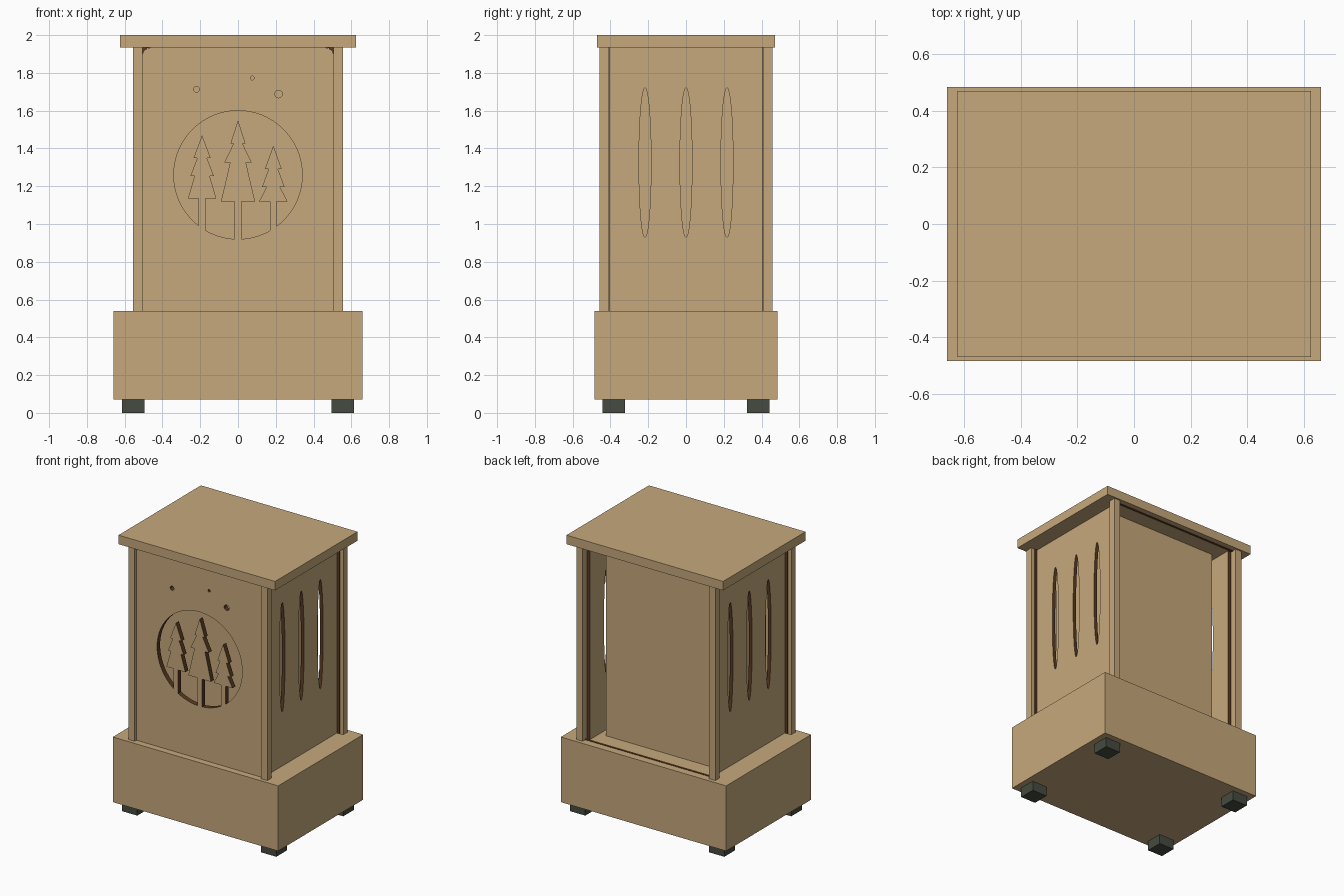
import bpy
import math

cube = bpy.data.objects.get("Cube")
if cube:
    bpy.data.objects.remove(cube, do_unlink=True)


def material(name, hex_code):
    def linear(c):
        return c / 12.92 if c <= 0.04045 else ((c + 0.055) / 1.055) ** 2.4
    color = [linear(int(hex_code[i:i + 2], 16) / 255) for i in (0, 2, 4)] + [1.0]
    mat = bpy.data.materials.new(name)
    mat.use_nodes = True
    mat.diffuse_color = color
    mat.node_tree.nodes["Principled BSDF"].inputs["Base Color"].default_value = color
    return mat


WOOD = material("light wood", "C6A97C")
CHAR = material("charred brown", "5A3A22")
RUBBER = material("dark rubber", "454B41")

FLOOR, CEILING = 0.54, 1.935      # top of plinth, underside of lid
POST_IN, POST_OUT = 0.505, 0.555


def box(name, low, high, mat):
    """Box spanning two opposite corners."""
    bpy.ops.mesh.primitive_cube_add(
        size=1, location=[(a + b) / 2 for a, b in zip(low, high)])
    obj = bpy.context.object
    obj.name = name
    obj.scale = [abs(b - a) for a, b in zip(low, high)]
    bpy.ops.object.transform_apply(location=False, rotation=False, scale=True)
    obj.data.materials.append(mat)
    return obj


def ellipse(cx, cz, rx, rz, n=48):
    return [(cx + rx * math.cos(math.tau * i / n), cz + rz * math.sin(math.tau * i / n))
            for i in range(n)]


def cut_panel(name, outlines, thickness, location, rotation):
    """Flat sheet from an outline with holes; cut edges are charred."""
    curve = bpy.data.curves.new(name, "CURVE")
    curve.dimensions = "2D"
    curve.fill_mode = "BOTH"
    curve.extrude = thickness / 2
    for points in outlines:
        spline = curve.splines.new("POLY")
        spline.points.add(len(points) - 1)
        for p, (x, z) in zip(spline.points, points):
            p.co = (x, z, 0, 1)
        spline.use_cyclic_u = True
    helper = bpy.data.objects.new(name + " helper", curve)
    bpy.context.collection.objects.link(helper)
    bpy.context.view_layer.update()
    depsgraph = bpy.context.evaluated_depsgraph_get()
    mesh = bpy.data.meshes.new_from_object(helper.evaluated_get(depsgraph))
    bpy.data.objects.remove(helper, do_unlink=True)
    mesh.materials.clear()
    mesh.materials.append(WOOD)
    mesh.materials.append(CHAR)
    for face in mesh.polygons:
        face.use_smooth = False
        face.material_index = 0 if abs(face.normal.z) > 0.5 else 1
    obj = bpy.data.objects.new(name, mesh)
    obj.location = location
    obj.rotation_euler = rotation
    bpy.context.collection.objects.link(obj)
    return obj


# Plinth, lid and inner core
box("plinth", (-0.66, -0.485, 0.07), (0.66, 0.485, FLOOR), WOOD)
box("lid", (-0.625, -0.47, CEILING), (0.625, 0.47, 2.0), WOOD)
box("inner_core", (-0.43, -0.3, FLOOR), (0.43, 0.3, CEILING), WOOD)

# Feet, corner posts and the dark slots in the posts
for sx, side in ((-1, "right"), (1, "left")):
    for sy, end in ((-1, "front"), (1, "back")):
        box(f"{end}_{side}_foot", (sx * 0.495, sy * 0.322, 0),
            (sx * 0.615, sy * 0.442, 0.07), RUBBER)
        box(f"{end}_{side}_post", (sx * POST_IN, sy * 0.408, FLOOR),
            (sx * POST_OUT, sy * 0.458, CEILING), WOOD)
        box(f"{end}_{side}_post_slot", (sx * 0.507, sy * 0.404, FLOOR),
            (sx * 0.527, sy * 0.408, CEILING), CHAR)

# Slots for a rear sheet in the plinth and the lid
for name, z in (("plinth_back_slot", FLOOR), ("lid_back_slot", CEILING - 0.003)):
    box(name, (-POST_IN, 0.414, z), (POST_IN, 0.43, z + 0.003), CHAR)

# Side panels with three tall oval openings
for sx, side in ((-1, "right"), (1, "left")):
    outlines = [[(-0.408, FLOOR), (0.408, FLOOR), (0.408, CEILING), (-0.408, CEILING)]]
    outlines += [ellipse(y, 1.325, 0.032, 0.395) for y in (-0.217, 0, 0.217)]
    cut_panel(f"{side}_side_panel", outlines, 0.025, (sx * 0.493, 0, 0),
              (math.pi / 2, 0, math.pi / 2))

# Front panel: rounded top corners, round window, three small holes
corner = [(0.45 + 0.055 * math.sin(a), 1.9 + 0.035 * math.cos(a))
          for a in (math.pi / 2 * i / 6 for i in range(7))]
sheet = [(-x, z) for x, z in reversed(corner)] + corner
sheet += [(POST_IN, FLOOR), (-POST_IN, FLOOR)]
holes = [ellipse(0, 1.26, 0.34, 0.34, 96), ellipse(-0.22, 1.713, 0.015, 0.015, 24),
         ellipse(0.075, 1.773, 0.01, 0.01, 24), ellipse(0.215, 1.688, 0.02, 0.02, 24)]
FRONT = {"location": (0, -0.42, 0), "rotation": (math.pi / 2, 0, 0)}
cut_panel("front_panel", [sheet] + holes, 0.035, **FRONT)


# Fir trees standing in the round window
def tree(name, cx, tip, tiers, trunk_end):
    half = []
    for z, outer, inner in tiers:
        half += [(outer, z), (inner, z)]
    half.append((0.018, trunk_end))
    points = [(cx, tip)] + [(cx + x, z) for x, z in half]
    points += [(cx - x, z) for x, z in reversed(half)]
    cut_panel(name, [points], 0.035, **FRONT)


tree("middle_tree", 0, 1.55,
     [(1.425, 0.04, 0.024), (1.325, 0.073, 0.042), (1.12, 0.09, 0.018)], 0.915)
tree("right_tree", -0.19, 1.47,
     [(1.35, 0.045, 0.025), (1.255, 0.062, 0.04), (1.135, 0.075, 0.018)], 0.955)
tree("left_tree", 0.187, 1.415,
     [(1.29, 0.045, 0.025), (1.195, 0.06, 0.036), (1.12, 0.075, 0.018)], 0.955)
